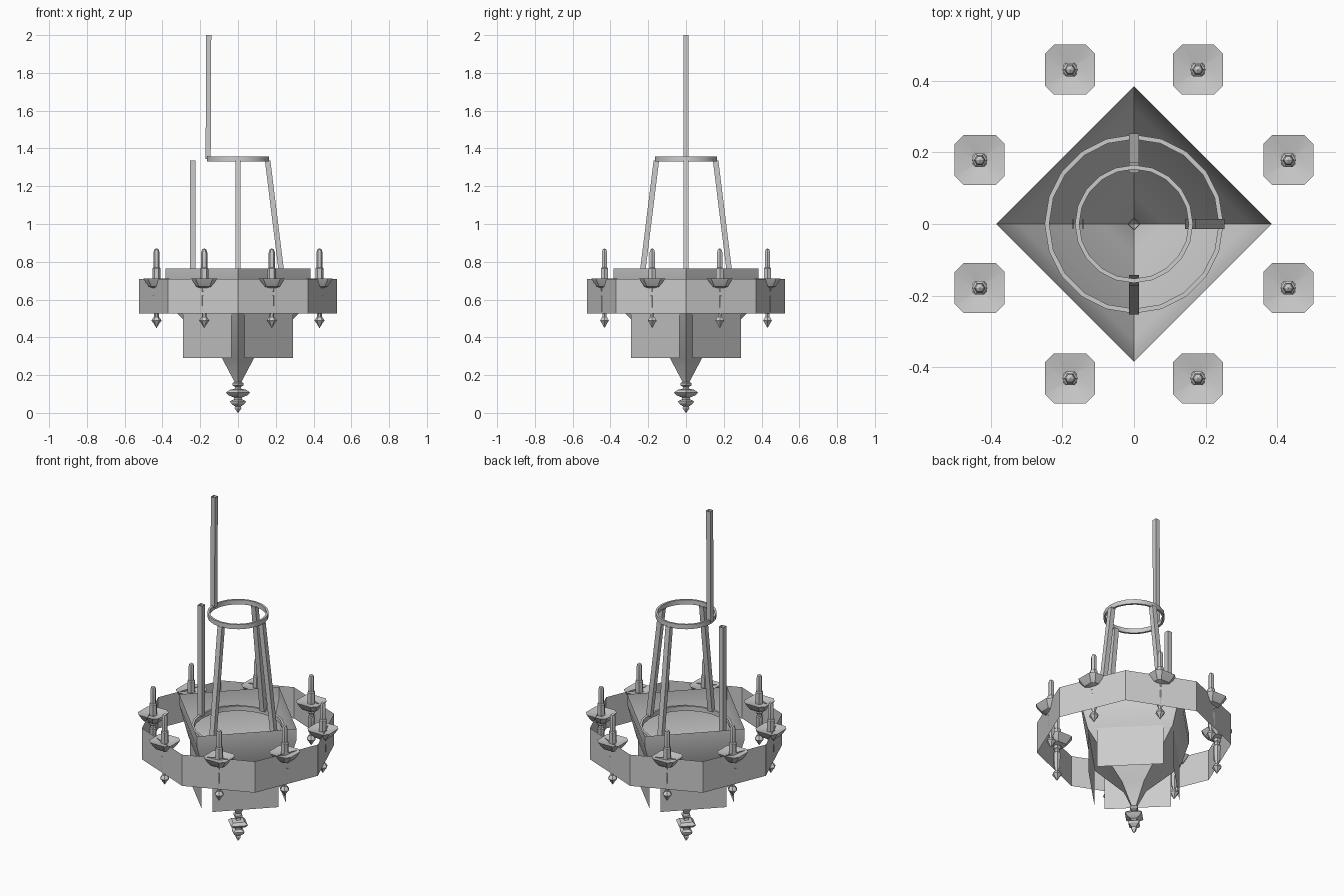
import bpy
from math import cos, sin, pi, radians

if "Cube" in bpy.data.objects:
    bpy.data.objects.remove(bpy.data.objects["Cube"])


def add_mesh(name, verts, faces, smooth=True):
    me = bpy.data.meshes.new(name)
    me.from_pydata(verts, [], faces)
    me.update()
    ob = bpy.data.objects.new(name, me)
    bpy.context.collection.objects.link(ob)
    if smooth:
        bpy.ops.object.select_all(action='DESELECT')
        ob.select_set(True)
        bpy.context.view_layer.objects.active = ob
        bpy.ops.object.shade_smooth_by_angle(angle=radians(30))
    return ob


def lathe(name, profile, angles, at=(0, 0), closed=False):
    """Sweep a (radius, z) profile through a list of angles."""
    n, m = len(angles), len(profile)
    verts = [(at[0] + r * cos(a), at[1] + r * sin(a), z)
             for r, z in profile for a in angles]
    faces = []
    for i in range(m if closed else m - 1):
        j = (i + 1) % m
        for k in range(n):
            l = (k + 1) % n
            faces.append((i * n + k, i * n + l, j * n + l, j * n + k))
    return add_mesh(name, verts, faces)


def sides(n, phase=0.0):
    return [phase + 2 * pi * k / n for k in range(n)]


def bar(name, p, q, h):
    """Open-ended square tube between two points, cut level at both ends."""
    corners = [(-h, -h), (h, -h), (h, h), (-h, h)]
    verts = [(c[0] + dx, c[1] + dy, c[2]) for c in (p, q) for dx, dy in corners]
    faces = [(k, (k + 1) % 4, 4 + (k + 1) % 4, 4 + k) for k in range(4)]
    return add_mesh(name, verts, faces, False)


# Outer band, a thin eight-sided hoop
lathe("outer_band", [(0.524, 0.525), (0.524, 0.71)], sides(8))

# Square inner basket narrowing to a point
lathe("basket", [(0.016, 0.16), (0.085, 0.29), (0.325, 0.53),
                 (0.385, 0.70), (0.385, 0.765)], sides(4))

# Hanging panels below the basket fold
a, b = 0.29, 0.035
for i in range(4):
    c, s = round(cos(i * pi / 2)), round(sin(i * pi / 2))
    ends = [(c * x - s * y, s * x + c * y) for x, y in ((a, b), (b, a))]
    v = [(x, y, z) for z in (0.29, 0.53) for x, y in ends]
    add_mesh(f"panel_{i}", v, [(0, 1, 3, 2)], False)

# Bottom finial
lathe("bottom_finial", [(0.016, 0.165), (0.03, 0.157), (0.028, 0.145),
                        (0.015, 0.138), (0.018, 0.127), (0.045, 0.122),
                        (0.065, 0.107), (0.048, 0.092), (0.022, 0.082),
                        (0.022, 0.072), (0.042, 0.062), (0.038, 0.05),
                        (0.016, 0.035), (0.018, 0.024), (0.001, 0.0)], sides(4))

# Upper and lower support rings
for name, r0, r1, z0, z1 in (("upper_ring", 0.153, 0.165, 1.33, 1.357),
                             ("lower_ring", 0.237, 0.25, 0.66, 0.687)):
    lathe(name, [(r0, z0), (r1, z0), (r1, z1), (r0, z1)], sides(20), closed=True)

# Three leaning arms, one upright arm and the hanging rod
for i, (x, y) in enumerate(((1, 0), (0, 1), (0, -1))):
    bar(f"arm_{i}", (0.238 * x, 0.238 * y, 0.68),
        (0.157 * x, 0.157 * y, 1.335), 0.0145)
bar("upright_arm", (-0.24, 0, 0.68), (-0.24, 0, 1.335), 0.0145)
bar("hanging_rod", (-0.158, 0, 1.345), (-0.155, 0, 2.0), 0.0135)

# Eight lamps: candle, drip cup and turned stem
candle = [(0.022, 0.70), (0.022, 0.765), (0.016, 0.77), (0.016, 0.85),
          (0.012, 0.864), (0.001, 0.871)]
cup = [(0.022, 0.66), (0.05, 0.668), (0.069, 0.69), (0.0832, 0.712), (0.022, 0.70)]
stem = [(0.02, 0.665), (0.02, 0.645), (0.015, 0.64), (0.015, 0.625),
        (0.02, 0.62), (0.018, 0.535), (0.012, 0.525), (0.012, 0.508),
        (0.018, 0.504), (0.027, 0.488), (0.017, 0.476), (0.001, 0.45)]
cup_angles = [q * pi / 2 + radians(d) for q in range(4) for d in (32.7, 57.3)]
for i in range(8):
    t = (i + 0.5) * pi / 4
    at = (0.467 * cos(t), 0.467 * sin(t))
    lathe(f"candle_{i}", candle, sides(6), at)
    lathe(f"drip_cup_{i}", cup, cup_angles, at)
    lathe(f"lamp_stem_{i}", stem, sides(6), at)
